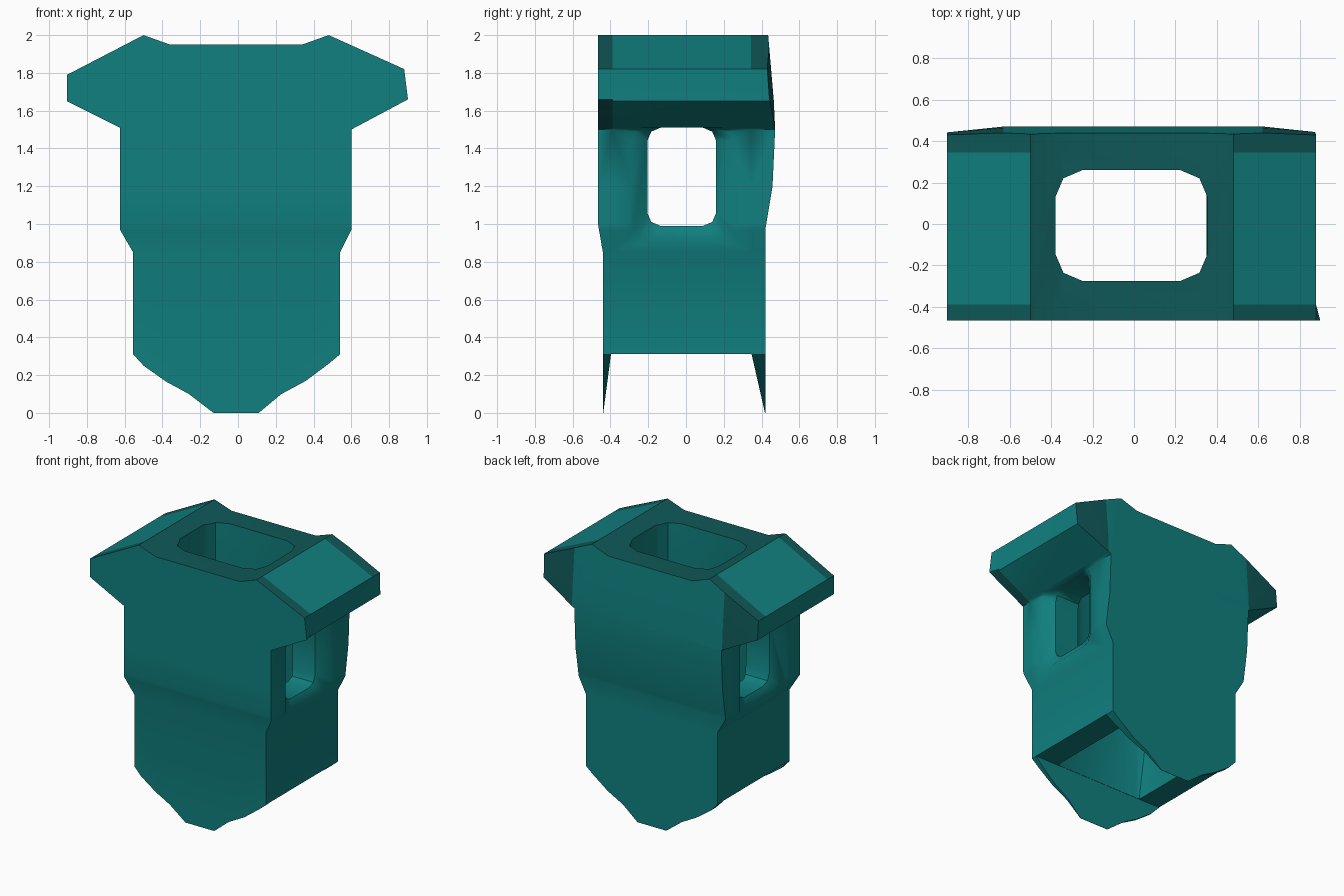
import bpy, bmesh
from mathutils import Vector

if "Cube" in bpy.data.objects:
    bpy.data.objects.remove(bpy.data.objects["Cube"])


def material(name, rgb):
    m = bpy.data.materials.new(name)
    m.diffuse_color = (*rgb, 1)
    m.use_nodes = True
    m.node_tree.nodes["Principled BSDF"].inputs["Base Color"].default_value = m.diffuse_color
    return m


def loft(name, rings):
    """Closed solid through a series of equal-length point rings."""
    bm = bmesh.new()
    loops = [[bm.verts.new(p) for p in r] for r in rings]
    n = len(loops[0])
    for a, b in zip(loops, loops[1:]):
        for i in range(n):
            j = (i + 1) % n
            bm.faces.new((a[i], a[j], b[j], b[i]))
    bm.faces.new(loops[0])
    bm.faces.new(loops[-1])
    bmesh.ops.recalc_face_normals(bm, faces=bm.faces)
    me = bpy.data.meshes.new(name)
    bm.to_mesh(me)
    bm.free()
    ob = bpy.data.objects.new(name, me)
    bpy.context.collection.objects.link(ob)
    return ob


def rounded(u0, u1, v0, v1, c):
    """Rectangle with three-point rounded corners."""
    k = 0.3 * c
    return [(u0 + c, v0), (u1 - c, v0), (u1 - k, v0 + k), (u1, v0 + c),
            (u1, v1 - c), (u1 - k, v1 - k), (u1 - c, v1), (u0 + c, v1),
            (u0 + k, v1 - k), (u0, v1 - c), (u0, v0 + c), (u0 + k, v0 + k)]


def interp(table, z):
    for (z0, v0), (z1, v1) in zip(table, table[1:]):
        if z <= z1:
            return v0 + (v1 - v0) * max(0, z - z0) / (z1 - z0)
    return table[-1][1]


def bisect(bm, co, no):
    bmesh.ops.bisect_plane(bm, geom=bm.verts[:] + bm.edges[:] + bm.faces[:],
                           plane_co=Vector(co), plane_no=Vector(no), dist=1e-5)


# Body: front outline pushed through in y
outline = [(-.13, 0), (.11, 0), (.23, .1), (.36, .17), (.48, .26), (.54, .31),
           (.54, .85), (.6, .97), (.6, 1.5), (.9, 1.66), (.88, 1.82), (.48, 2),
           (.34, 1.95), (-.36, 1.95), (-.5, 2), (-.905, 1.79), (-.905, 1.65),
           (-.625, 1.51), (-.625, .97), (-.555, .85), (-.555, .31),
           (-.5, .25), (-.38, .165), (-.26, .1)]
body = loft("tower_body", [[(x, y, z) for x, z in outline] for y in (-1, 1)])
body.data.materials.append(material("teal", (.005, .216, .212)))
body.data.materials.append(material("dark_teal", (.005, .098, .098)))

# Front and back faces follow a gentle depth profile
front = [(0, -.44), (.85, -.44), (1.0, -.466), (2, -.466)]
back = [(0, .42), (.97, .42), (1.2, .458), (1.5, .472), (1.65, .465), (2, .435)]
bm = bmesh.new()
bm.from_mesh(body.data)
bmesh.ops.triangulate(bm, faces=[f for f in bm.faces if len(f.verts) > 4])
for z in (.85, .97, 1.0, 1.2, 1.5, 1.65):
    bisect(bm, (0, 0, z), (0, 0, 1))
for x in (-.63, .62):
    bisect(bm, (x, 0, 0), (1, 0, 0))
for v in bm.verts:
    if v.co.y < 0:
        v.co.y = interp(front, v.co.z)
    else:
        v.co.y = interp(back, v.co.z) - .08 * max(0, abs(v.co.x) - .625)

# Border strips along the front and back rims; right wing edge steps in
for y in (-.39, .345):
    bisect(bm, (0, y, 0), (0, 1, 0))
for v in bm.verts:
    if v.co.x > .88 and v.co.y > -.4:
        v.co.x = .876
bmesh.ops.recalc_face_normals(bm, faces=bm.faces)
bm.normal_update()

# Darker deck, rim strips and wing corners
for f in bm.faces:
    c, n = f.calc_center_median(), f.normal
    strip = c.y < -.39 or c.y > .345
    deck = n.z > .5 and c.z > 1.8 and (strip or abs(c.x) < .48)
    under = n.z < -.5 and c.z > 1.4 and c.y < -.39
    corner = n.y > .8 and abs(c.x) > .62 and c.z > 1.5
    f.material_index = int(deck or under or corner)
bm.to_mesh(body.data)
bm.free()

# Shaft: wide at the bottom, narrowing to the rounded top opening
low = rounded(-.38, .35, -.395, .345, .02)
top = rounded(-.38, .355, -.275, .26, .13)
shaft = loft("shaft_cutter", [[(x, y, z) for x, y in r]
                              for r, z in ((low, .3), (low, .32), (top, 1.0), (top, 2.2))])


# Side window: straight through in x, dished at both outer faces
def window(x, g, drop):
    return [(x, y, z) for y, z in rounded(-.205 - g, .16 + g, .99 - drop, 1.51, .07)]


side = loft("window_cutter", [window(-.68, .16, .2), window(-.55, 0, 0),
                              window(.53, 0, 0), window(.66, .16, .2)])

# Gap between the tapering front and back tongues at the foot
gap = loft("foot_gap_cutter", [[(x, y, z) for y, z in
           ((-.397, .312), (.347, .312), (.418, 0), (.418, -.1), (-.438, -.1), (-.438, 0))]
           for x in (-1, 1)])

for c in (shaft, side, gap):
    m = body.modifiers.new(c.name, 'BOOLEAN')
    m.operation = 'DIFFERENCE'
    m.solver = 'EXACT'
    m.object = c
    c.hide_render = True

# Bake the cuts and drop the cutters
bpy.context.view_layer.update()
dg = bpy.context.evaluated_depsgraph_get()
mesh = bpy.data.meshes.new_from_object(body.evaluated_get(dg))
body.modifiers.clear()
body.data = mesh
for c in (shaft, side, gap):
    bpy.data.objects.remove(c)

# Smooth shading, kept soft around the windows and under the wings
bpy.context.view_layer.objects.active = body
body.select_set(True)
bpy.ops.object.shade_smooth_by_angle(angle=0.5)
bm = bmesh.new()
bm.from_mesh(mesh)
for e in bm.edges:
    c = (e.verts[0].co + e.verts[1].co) / 2
    if abs(c.x) > .56 and .88 < c.z < 1.6 and -.4 < c.y < .36:
        e.smooth = True
bm.to_mesh(mesh)
bm.free()
